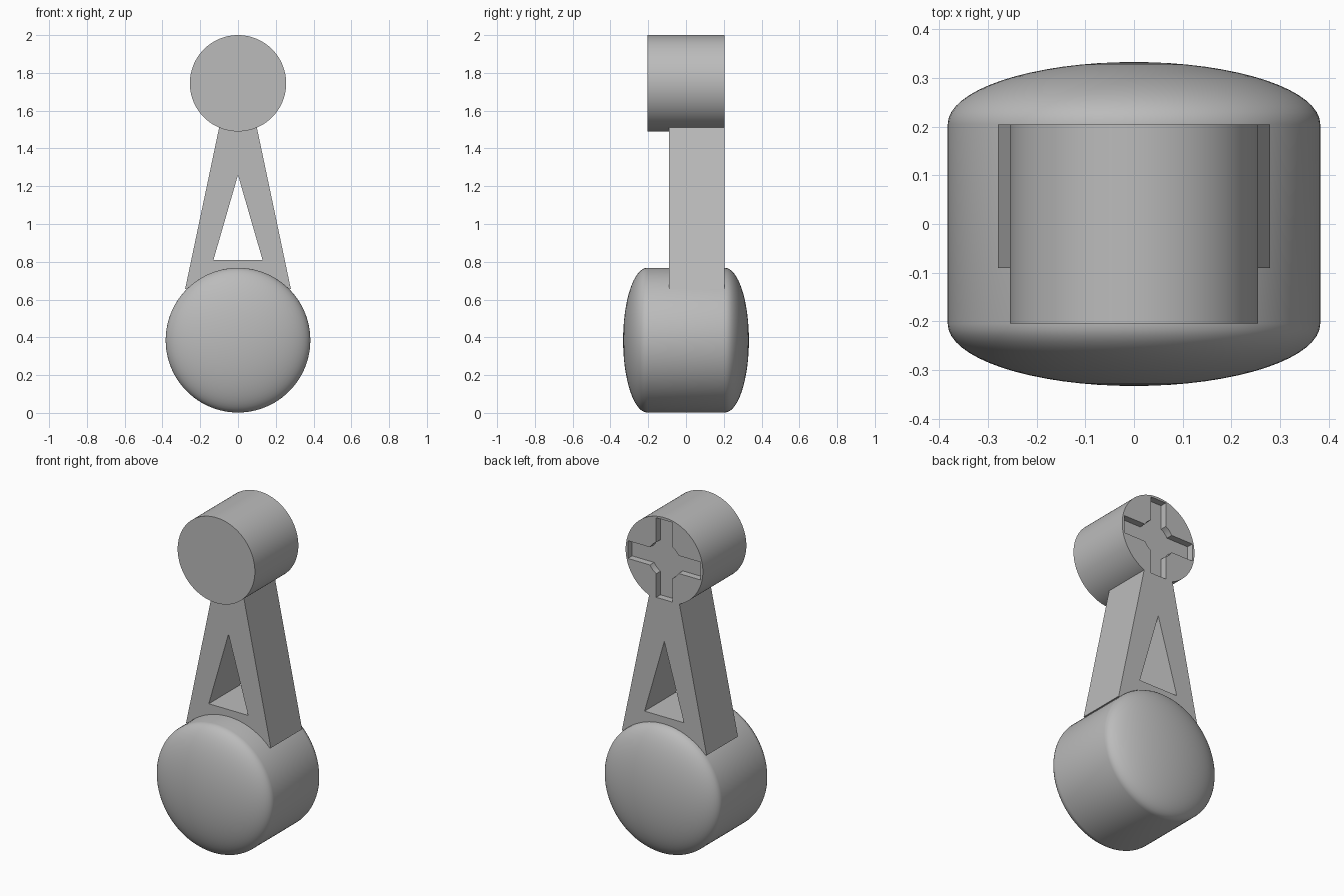
import bpy
import bmesh
from math import sin, cos, pi, asin, radians

cube = bpy.data.objects.get("Cube")
if cube:
    bpy.data.objects.remove(cube, do_unlink=True)

grey = bpy.data.materials.new("plain_grey")
grey.use_nodes = True
colour = (0.5, 0.5, 0.5, 1)
grey.diffuse_color = colour
grey.node_tree.nodes["Principled BSDF"].inputs["Base Color"].default_value = colour

HALF = 0.205      # half depth of both drums
TOP_Z = 1.745     # centre of the upper drum
BOTTOM_Z = 0.385  # centre of the lower drum


def finish(name, bm):
    bmesh.ops.recalc_face_normals(bm, faces=bm.faces)
    mesh = bpy.data.meshes.new(name)
    bm.to_mesh(mesh)
    bm.free()
    mesh.materials.append(grey)
    obj = bpy.data.objects.new(name, mesh)
    bpy.context.collection.objects.link(obj)
    return obj


def prism(name, outline, y0, y1):
    """Extrude an (x, z) outline along y."""
    bm = bmesh.new()
    face = bm.faces.new([bm.verts.new((x, y0, z)) for x, z in outline])
    ext = bmesh.ops.extrude_face_region(bm, geom=[face])
    moved = [g for g in ext["geom"] if isinstance(g, bmesh.types.BMVert)]
    bmesh.ops.translate(bm, verts=moved, vec=(0, y1 - y0, 0))
    return finish(name, bm)


def select_only(obj):
    bpy.ops.object.select_all(action="DESELECT")
    obj.select_set(True)
    bpy.context.view_layer.objects.active = obj


def cut(obj, cutter):
    mod = obj.modifiers.new("cut", "BOOLEAN")
    mod.operation = "DIFFERENCE"
    mod.solver = "EXACT"
    mod.object = cutter
    select_only(obj)
    bpy.ops.object.modifier_apply(modifier=mod.name)
    bpy.data.objects.remove(cutter, do_unlink=True)


def smooth(obj, angle):
    select_only(obj)
    bpy.ops.object.shade_smooth_by_angle(angle=radians(angle))


# Upper drum
N = 96
radius = 0.255
circle = [(radius * cos(2 * pi * i / N), TOP_Z + radius * sin(2 * pi * i / N))
          for i in range(N)]
upper_drum = prism("upper_drum", circle, -HALF, HALF)

# Cross-shaped socket with a round hub, sunk into the back of the upper drum
reach, width, hub, depth = 0.24, 0.053, 0.108, 0.04
start = asin(width / hub)
cross = []
for q in range(4):
    c, s = cos(q * pi / 2), sin(q * pi / 2)
    points = [(reach, -width), (reach, width)]
    for i in range(9):
        a = start + (pi / 2 - 2 * start) * i / 8
        points.append((hub * cos(a), hub * sin(a)))
    cross += [(x * c - y * s, TOP_Z + x * s + y * c) for x, y in points]
cut(upper_drum, prism("socket_cutter", cross, HALF - depth, HALF + 0.1))
smooth(upper_drum, 30)

# Tapered arm with a triangular window
arm = prism("arm", [(-0.28, 0.655), (0.28, 0.655), (0.1, 1.51), (-0.1, 1.51)],
            -0.09, HALF)
cut(arm, prism("window_cutter", [(-0.13, 0.81), (0.13, 0.81), (0, 1.26)], -0.3, 0.4))

# Lower drum with domed ends, turned around the y axis
big, dome, steps = 0.383, 0.128, 16
half_profile = [(big * sin(pi / 2 * i / steps), HALF + dome * cos(pi / 2 * i / steps))
                for i in range(steps + 1)]
profile = half_profile + [(r, -y) for r, y in reversed(half_profile)]
bm = bmesh.new()
verts = [bm.verts.new((r, y, BOTTOM_Z)) for r, y in profile]
edges = [bm.edges.new(pair) for pair in zip(verts, verts[1:])]
bmesh.ops.spin(bm, geom=verts + edges, cent=(0, 0, BOTTOM_Z), axis=(0, 1, 0),
               angle=2 * pi, steps=N, use_merge=True)
bmesh.ops.remove_doubles(bm, verts=bm.verts, dist=0.0001)
lower_drum = finish("lower_drum", bm)
smooth(lower_drum, 40)
